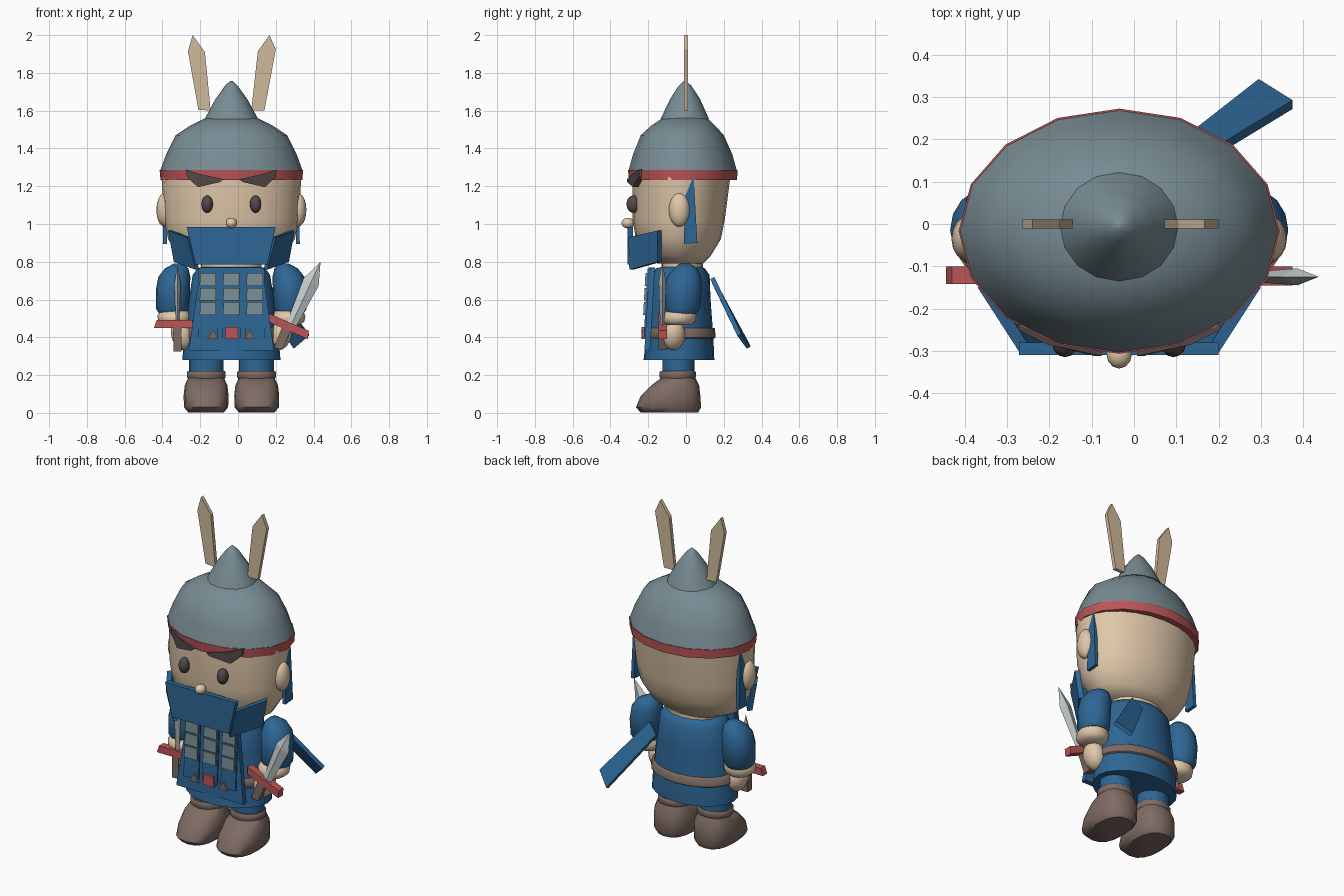
import bpy, bmesh, math
from mathutils import Vector, Matrix

if "Cube" in bpy.data.objects:
    bpy.data.objects.remove(bpy.data.objects["Cube"])

CX = -0.035  # the figure's own centre line


def mat(name, r, g, b):
    m = bpy.data.materials.new(name)
    m.diffuse_color = tuple((c / 255) ** 2.2 for c in (r, g, b)) + (1,)
    m.use_nodes = True
    m.node_tree.nodes["Principled BSDF"].inputs["Base Color"].default_value = m.diffuse_color
    return m


SKIN = mat("skin", 223, 198, 168)
BLUE = mat("blue cloth", 49, 102, 148)
STEEL = mat("helmet steel", 119, 139, 146)
RED = mat("red", 186, 86, 88)
BROWN = mat("brown leather", 126, 107, 100)
HORN = mat("horn", 206, 184, 154)
DARK = mat("dark hair", 84, 74, 74)
BLADE = mat("blade", 196, 204, 204)


def finish(name, bm, m, smooth=None):
    bmesh.ops.recalc_face_normals(bm, faces=bm.faces)
    me = bpy.data.meshes.new(name)
    bm.to_mesh(me)
    bm.free()
    me.materials.append(m)
    ob = bpy.data.objects.new(name, me)
    bpy.context.collection.objects.link(ob)
    if smooth:
        bpy.ops.object.select_all(action='DESELECT')
        ob.select_set(True)
        bpy.context.view_layer.objects.active = ob
        bpy.ops.object.shade_smooth_by_angle(angle=math.radians(smooth))
    return ob


def loft(name, rings, m, n=16, x=CX, power=1.0, smooth=50):
    """Stacked oval rings: (z, half width, y front, y back[, x shift])."""
    bm = bmesh.new()
    loops = []
    for z, rx, y0, y1, *dx in rings:
        cx, cy, ry = x + (dx[0] if dx else 0), (y0 + y1) / 2, (y1 - y0) / 2
        loop = []
        for i in range(n):
            a = 2 * math.pi * i / n
            c, s = math.cos(a), math.sin(a)
            px = math.copysign(abs(c) ** power, c)
            py = math.copysign(abs(s) ** power, s)
            loop.append(bm.verts.new((cx + rx * px, cy + ry * py, z)))
        loops.append(loop)
    for a, b in zip(loops, loops[1:]):
        for i in range(n):
            j = (i + 1) % n
            bm.faces.new((a[i], a[j], b[j], b[i]))
    bm.faces.new(loops[0])
    bm.faces.new(loops[-1])
    return finish(name, bm, m, smooth)


def ball(name, c, r, m, seg=16, rot=0):
    bm = bmesh.new()
    bmesh.ops.create_uvsphere(bm, u_segments=seg, v_segments=10, radius=1)
    M = Matrix.Translation(c) @ Matrix.Rotation(rot, 4, 'Y') @ Matrix.Diagonal((*r, 1))
    bmesh.ops.transform(bm, matrix=M, verts=bm.verts)
    return finish(name, bm, m, 60)


def slab(name, pts, depth, m):
    """Flat polygon pushed along a depth vector."""
    bm = bmesh.new()
    f = bm.faces.new([bm.verts.new(p) for p in pts])
    ext = bmesh.ops.extrude_face_region(bm, geom=[f], use_keep_orig=True)
    vs = [v for v in ext['geom'] if isinstance(v, bmesh.types.BMVert)]
    bmesh.ops.translate(bm, verts=vs, vec=Vector(depth))
    return finish(name, bm, m)


def xz(pts, y):
    return [(px, y, pz) for px, pz in pts]


def blade(name, base, tip, wide, thick):
    """Diamond-section blade with a pointed end."""
    base, tip, wide, thick = map(Vector, (base, tip, wide, thick))
    bm = bmesh.new()
    loops = []
    for t, s in ((0, 0.55), (0.7, 1)):
        p = base.lerp(tip, t)
        loops.append([bm.verts.new(p + d * s) for d in (wide, thick, -wide, -thick)])
    end = bm.verts.new(tip)
    a, b = loops
    for i in range(4):
        j = (i + 1) % 4
        bm.faces.new((a[i], a[j], b[j], b[i]))
        bm.faces.new((b[i], b[j], end))
    bm.faces.new(a)
    return finish(name, bm, BLADE)


# Helmet: dome, pointed cap, red band
loft("helmet_dome", [(1.28, .378, -.305, .27), (1.37, .345, -.28, .245), (1.47, .295, -.24, .2),
                     (1.52, .22, -.185, .155), (1.56, .14, -.125, .115)], STEEL)
loft("helmet_cap", [(1.555, .142, -.135, .122), (1.66, .085, -.085, .075),
                    (1.73, .035, -.04, .03), (1.758, .006, -.011, .001)], STEEL)
loft("helmet_band", [(1.232, .375, -.302, .27), (1.285, .38, -.307, .273)], RED)

# Horns on the helmet
slab("horn_left", xz([(-.24, 2), (-.175, 1.91), (-.145, 1.6), (-.21, 1.605), (-.265, 1.915)], -.011), (0, .022, 0), HORN)
slab("horn_right", xz([(.167, 2), (.2, 1.925), (.14, 1.6), (.07, 1.6), (.105, 1.915)], -.011), (0, .022, 0), HORN)

# Head and neck
loft("head", [(.79, .2, -.15, .09), (.83, .28, -.21, .13), (.92, .335, -.265, .185),
              (1.02, .357, -.283, .205), (1.25, .37, -.285, .235)], SKIN, n=24)
loft("neck", [(.7, .16, -.13, .09), (.82, .16, -.13, .09)], SKIN)
ball("nose", (CX, -.308, 1.005), (.03, .034, .028), SKIN, 12)

# Torso, belt
loft("tunic", [(.28, .26, -.225, .15), (.4, .25, -.21, .145), (.6, .225, -.195, .13),
               (.73, .205, -.185, .125), (.765, .18, -.16, .1), (.775, .15, -.12, .08)], BLUE, n=20)
loft("belt", [(.395, .256, -.208, .15), (.4, .261, -.213, .156), (.445, .255, -.21, .154), (.45, .248, -.205, .148)], BROWN, n=20)

# Front armour: apron, strips, plates, buckle and studs
slab("apron", [(-.2, -.195, .77), (.13, -.195, .77), (.19, -.22, .33), (-.26, -.22, .33)], (0, .03, 0), BLUE)
for col in (-1, 0, 1):
    cx = CX + col * .124
    slab("apron_strip", [(cx - .05, -.203, .765), (cx + .05, -.203, .765),
                         (cx + .05, -.224, .4), (cx - .05, -.224, .4)], (0, .02, 0), BLUE)
    for z in (.707, .628, .552):
        y = -.195 - (.77 - z) * .055
        slab("armour_plate", [(cx - .044, y - .02, z - .034), (cx + .044, y - .02, z - .034),
                              (cx + .042, y - .016, z + .034), (cx - .042, y - .016, z + .034)],
             (0, .02, 0), STEEL)
slab("buckle", xz([(-.07, .39), (.003, .39), (-.002, .455), (-.065, .455)], -.236), (0, .03, 0), RED)
for s in (-1, 1):
    x = CX + s * .097
    slab("stud", xz([(x - .03, .39), (x + .03, .39), (x, .44)], -.234), (0, .025, 0), BROWN)

for s, side in ((-1, "left"), (1, "right")):
    def X(d):
        return CX + s * d
    # Face details
    ball("eye_" + side, (X(.128), -.28, 1.105), (.031, .035, .046), DARK, 14)
    ball("ear_" + side, (X(.352), -.035, 1.075), (.045, .056, .09), SKIN)
    slab("eyebrow_" + side, [(X(.24), -.25, 1.288), (X(.17), -.285, 1.265), (X(.042), -.312, 1.237),
                             (X(.06), -.312, 1.222), (X(.178), -.28, 1.195), (X(.235), -.25, 1.25)],
         (0, .035, 0), DARK)
    # Cloth side pieces of the face mask and helmet straps
    slab("mask_" + side, [(X(.235), -.305, .93), (X(.19), -.3, .758), (X(.305), -.15, .8), (X(.335), -.15, .965)],
         (-s * .02, .02, 0), BLUE)
    slab("strap_" + side, [(X(.358), 0, 1.25), (X(.358), .04, 1.26), (X(.362), .06, .9), (X(.362), -.012, .895)],
         (s * -.02, 0, 0), BLUE)
    # Arms
    loft("sleeve_" + side, [(.525, .072, -.095, .055), (.55, .088, -.11, .075), (.65, .09, -.113, .085),
                            (.72, .085, -.1, .08, -s * .008), (.765, .062, -.065, .06, -s * .02),
                            (.79, .025, -.035, .025, -s * .03)], BLUE, x=X(.31))
    loft("wrist_" + side, [(.465, .06, -.105, .03), (.485, .085, -.125, .05), (.515, .09, -.125, .055),
                           (.54, .075, -.1, .05)], SKIN, x=X(.302))
    ball("hand_" + side, (X(.262), -.07, .415), (.058, .066, .085), SKIN, 14, s * .25)
    # Legs and boots
    loft("leg_" + side, [(.18, .092, -.125, .045), (.32, .092, -.125, .045)], BLUE, x=X(.133))
    loft("boot_cuff_" + side, [(.18, .097, -.135, .045), (.19, .103, -.14, .052),
                               (.215, .103, -.14, .052), (.222, .097, -.135, .047)], BROWN, x=X(.133))
    loft("boot_" + side, [(.003, .095, -.24, .065), (.03, .117, -.265, .08), (.09, .119, -.24, .076),
                          (.145, .113, -.185, .07), (.185, .095, -.13, .05)], BROWN, x=X(.134), power=.8)

# Face mask front
slab("mask_front", xz([(-.272, .985), (.2, .985), (.155, .785), (-.225, .785)], -.31), (0, .03, 0), BLUE)

# Daggers: blade, guard, grip
blade("right_dagger_blade", (.27, -.125, .44), (.437, -.125, .8), (.04, 0, -.02), (0, .02, 0))
slab("right_dagger_guard", xz([(.165, .525), (.375, .435), (.37, .39), (.165, .48)], -.145), (0, .045, 0), RED)
slab("right_dagger_grip", xz([(.24, .47), (.285, .45), (.235, .335), (.19, .345)], -.145), (0, .045, 0), BROWN)
blade("left_dagger_blade", (-.32, -.12, .46), (-.32, -.115, .785), (0, .035, 0), (.016, 0, 0))
slab("left_dagger_guard", xz([(-.445, .45), (-.43, .493), (-.24, .493), (-.24, .45)], -.142), (0, .042, 0), RED)
slab("left_dagger_grip", xz([(-.342, .45), (-.3, .45), (-.3, .325), (-.342, .325)], -.142), (0, .042, 0), BROWN)

# Cloth tail at the back
slab("back_tail", [(.08, .175, .665), (.14, .15, .72), (.375, .293, .42), (.295, .343, .352)],
     (0, -.021, -.012), BLUE)
